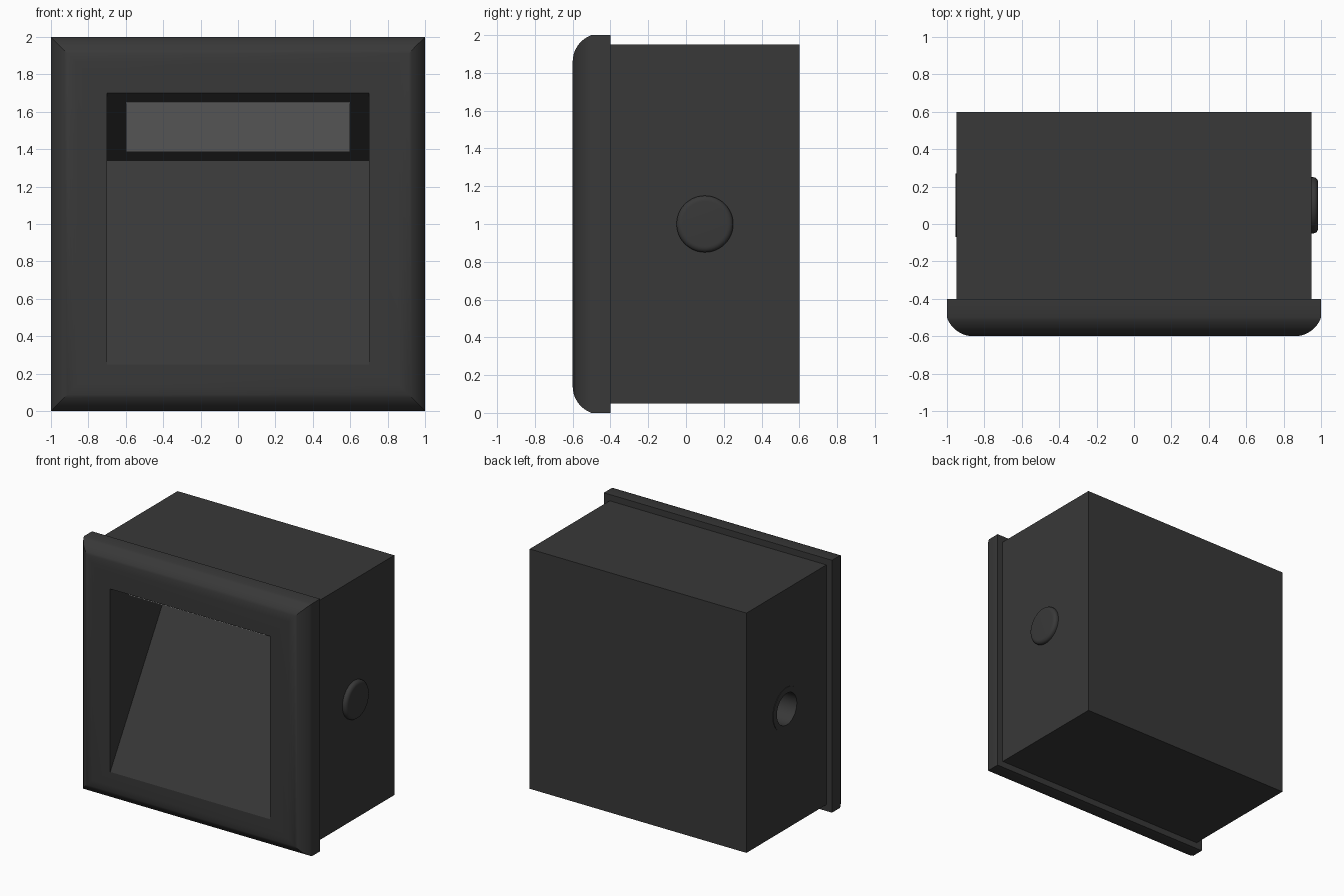
import bpy, bmesh, math

if "Cube" in bpy.data.objects:
    bpy.data.objects.remove(bpy.data.objects["Cube"])

def material(name, rgb):
    m = bpy.data.materials.new(name)
    m.diffuse_color = (*rgb, 1)
    m.use_nodes = True
    m.node_tree.nodes["Principled BSDF"].inputs["Base Color"].default_value = m.diffuse_color
    return m

DARK = material("dark_plastic", (0.04, 0.04, 0.04))
GLASS = material("lamp_glass", (0.65, 0.65, 0.65))

def finish(bm, name, mat=DARK):
    bmesh.ops.recalc_face_normals(bm, faces=bm.faces)
    me = bpy.data.meshes.new(name)
    bm.to_mesh(me)
    bm.free()
    ob = bpy.data.objects.new(name, me)
    bpy.context.collection.objects.link(ob)
    me.materials.append(mat)
    return ob

def activate(ob):
    bpy.ops.object.select_all(action='DESELECT')
    ob.select_set(True)
    bpy.context.view_layer.objects.active = ob

def smooth(ob):
    activate(ob)
    bpy.ops.object.shade_smooth_by_angle(angle=math.radians(30))

def cut(ob, cutter):
    activate(ob)
    mod = ob.modifiers.new("cut", 'BOOLEAN')
    mod.operation, mod.solver, mod.object = 'DIFFERENCE', 'EXACT', cutter
    bpy.ops.object.modifier_apply(modifier=mod.name)

def loft(name, rings, closed=False, mat=DARK):
    """Skin a list of equally long point rings; cap the ends unless closed."""
    bm = bmesh.new()
    vs = [[bm.verts.new(p) for p in r] for r in rings]
    pairs = list(zip(vs, vs[1:])) + ([(vs[-1], vs[0])] if closed else [])
    n = len(vs[0])
    for a, b in pairs:
        for i in range(n):
            j = (i + 1) % n
            bm.faces.new((a[i], a[j], b[j], b[i]))
    if not closed:
        bm.faces.new(vs[0])
        bm.faces.new(vs[-1])
    return finish(bm, name, mat)

def rect(y, inset):
    h = 1 - inset
    return [(-h, y, 1 - h), (h, y, 1 - h), (h, y, 1 + h), (-h, y, 1 + h)]

def prism(name, half, profile, mat=DARK):
    return loft(name, [[(x, y, z) for y, z in profile] for x in (-half, half)], mat=mat)

def lathe(name, profile, closed=False, n=48):
    """Turn (x, radius) points about the side axis at y=0.1, z=1."""
    ang = [2 * math.pi * i / n for i in range(n)]
    return loft(name, [[(x, 0.1 + r * math.cos(a), 1 + r * math.sin(a)) for a in ang]
                       for x, r in profile], closed)

# front frame with rounded, mitred edge
R, END = 0.15, math.acos(1 / 3)
END = math.acos((R - 0.1) / R)
D = R * math.sin(END)
arc = [END * (1 - i / 10) for i in range(11)]
frame = loft("front_frame", [rect(-0.4, 0)] +
             [rect(-0.6 + R - R * math.cos(a), D - R * math.sin(a)) for a in arc])

# wall box
body = loft("wall_box", [rect(-0.4, 0.05), rect(0.6, 0.05)])

# wedge recess: sloped reflector below, slanted ceiling above
APEX = (0.06, 1.34)
recess = prism("recess_cutter", 0.7,
               [(-0.7, 0.25), (-0.6, 0.25), APEX, (-0.6, 1.7), (-0.7, 1.7)])
hole = lathe("socket_cutter", [(-1.05, 0.125), (-0.8, 0.125)])
cut(frame, recess)
cut(body, recess)
cut(body, hole)
for c in (recess, hole):
    bpy.data.objects.remove(c)
smooth(frame)
smooth(body)

# lamp glass lying on the slanted ceiling
def ceiling(t, off):
    return (-0.6 + 0.66 * t - 0.479 * off, 1.7 - 0.36 * t - 0.878 * off)

prism("lamp_glass", 0.6, [ceiling(0.139, -0.02), ceiling(0.86, -0.02),
                          ceiling(0.86, 0.006), ceiling(0.139, 0.006)], GLASS)

# cable plug on the right side
edge = [math.pi / 2 * i / 6 for i in range(7)]
smooth(lathe("side_plug", [(0.94, 0.15)] +
             [(0.96 + 0.025 * math.sin(a), 0.12 + 0.03 * math.cos(a)) for a in edge]))

# thin collar round the cable hole on the left side
smooth(lathe("cable_collar", [(-0.94, 0.17), (-0.954, 0.17),
                              (-0.954, 0.125), (-0.94, 0.125)], closed=True))
